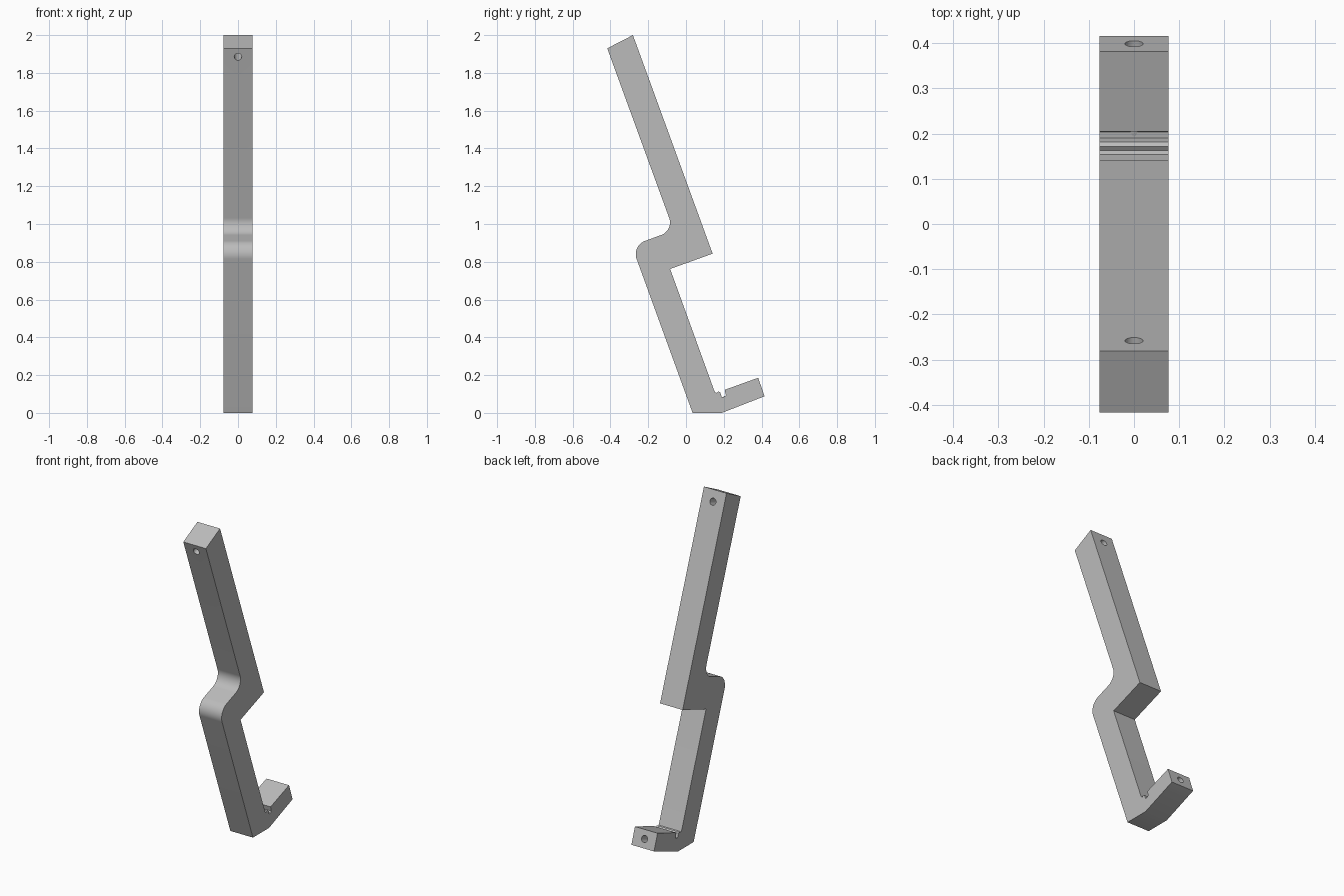
import bpy
import bmesh
import math
from mathutils import Vector

HALF_WIDTH = 0.076
TILT = math.radians(20)
ACROSS = Vector((0, math.cos(TILT), math.sin(TILT)))  # square to the bar
UP_BAR = Vector((0, -math.sin(TILT), math.cos(TILT)))  # along the bar
HOLE_RADIUS = 0.02
HOLE_SIDES = 32

cube = bpy.data.objects.get("Cube")
if cube:
    bpy.data.objects.remove(cube, do_unlink=True)

grey = bpy.data.materials.new("plain grey")
grey.use_nodes = True
colour = (0.5, 0.5, 0.5, 1)
grey.diffuse_color = colour
grey.node_tree.nodes["Principled BSDF"].inputs["Base Color"].default_value = colour


def fillet(before, corner, after, radius, steps=12):
    """Round a corner with an arc of the given radius."""
    c = Vector(corner)
    a = (Vector(before) - c).normalized()
    b = (Vector(after) - c).normalized()
    half = a.angle(b) / 2
    centre = c + (a + b).normalized() * (radius / math.sin(half))
    start = c + a * (radius / math.tan(half)) - centre
    end = c + b * (radius / math.tan(half)) - centre
    arc = [start.lerp(end, i / steps).normalized() * radius for i in range(steps + 1)]
    return [tuple(centre + p) for p in arc]


def circle(bm, centre):
    """Ring of vertices around a hole that runs square to the bar."""
    ring = []
    for i in range(HOLE_SIDES):
        t = 2 * math.pi * i / HOLE_SIDES
        offset = Vector((math.cos(t), 0, 0)) + UP_BAR * math.sin(t)
        ring.append(bm.verts.new(centre + offset * HOLE_RADIUS))
    return ring


def open_hole(bm, face, centre):
    """Replace a flat face by one with a round opening; return its ring."""
    face.normal_update()
    normal = face.normal.copy()
    plane_point = face.verts[0].co.copy()
    ring = circle(bm, centre)
    for v in ring:
        v.co += ACROSS * ((plane_point - v.co).dot(normal) / ACROSS.dot(normal))
    edges = list(face.edges)
    edges += [bm.edges.new((v, ring[i - 1])) for i, v in enumerate(ring)]
    bm.faces.remove(face)
    bmesh.ops.triangle_fill(bm, use_beauty=True, edges=edges, normal=normal)
    return ring


def join_rings(bm, first, second):
    """Wall of quads between two equal rings; return the quads."""
    return [bm.faces.new((first[i - 1], first[i], second[i], second[i - 1]))
            for i in range(len(first))]


# Side outline (y, z): cranked bar, foot, relief notch and rounded ledge
top_front, heel = (-0.417, 1.93), (0.035, 0)
ledge_outer, ledge_inner = (-0.287, 0.885), (-0.065, 0.966)
top_back, foot_tip = (-0.281, 2.0), (0.382, 0.186)
outline = [top_front, top_back, (0.141, 0.843), (-0.084, 0.762)]
outline += [(0.148, 0.122), (0.154, 0.108), (0.163, 0.106), (0.172, 0.113),
            (0.181, 0.108), (0.190, 0.083), (0.204, 0.086), (0.211, 0.094), (0.205, 0.122)]
outline += [foot_tip, (0.416, 0.088), (0.19, 0), heel]
outline += fillet(heel, ledge_outer, ledge_inner, 0.075)
outline += fillet(ledge_outer, ledge_inner, top_front, 0.07)

# Two side caps and the walls between them; walls[i] ends at outline point i
bm = bmesh.new()
right = [bm.verts.new((-HALF_WIDTH, y, z)) for y, z in outline]
left = [bm.verts.new((HALF_WIDTH, y, z)) for y, z in outline]
bm.faces.new(right)
bm.faces.new(left)
walls = join_rings(bm, right, left)
front_wall = walls[0]
back_wall = walls[outline.index(top_back) + 1]
foot_end = walls[outline.index(foot_tip) + 1]

# Hole right through the top of the bar
top_hole = Vector((0, -0.33, 1.911))
join_rings(bm, open_hole(bm, front_wall, top_hole), open_hole(bm, back_wall, top_hole))

# Hole along the foot, ending beneath the notch
foot_hole = Vector((0, 0.398, 0.137))
inner_ring = circle(bm, foot_hole - ACROSS * 0.21)
join_rings(bm, open_hole(bm, foot_end, foot_hole), inner_ring)
bm.faces.new(inner_ring)

bmesh.ops.recalc_face_normals(bm, faces=bm.faces)
mesh = bpy.data.meshes.new("cranked_bar")
bm.to_mesh(mesh)
bm.free()
mesh.materials.append(grey)
bar = bpy.data.objects.new("cranked_bar", mesh)
bpy.context.scene.collection.objects.link(bar)

# Smooth the ledge and hole walls, keep the edges sharp
bpy.ops.object.select_all(action='DESELECT')
bpy.context.view_layer.objects.active = bar
bar.select_set(True)
bpy.ops.object.shade_smooth_by_angle(angle=math.radians(30))
